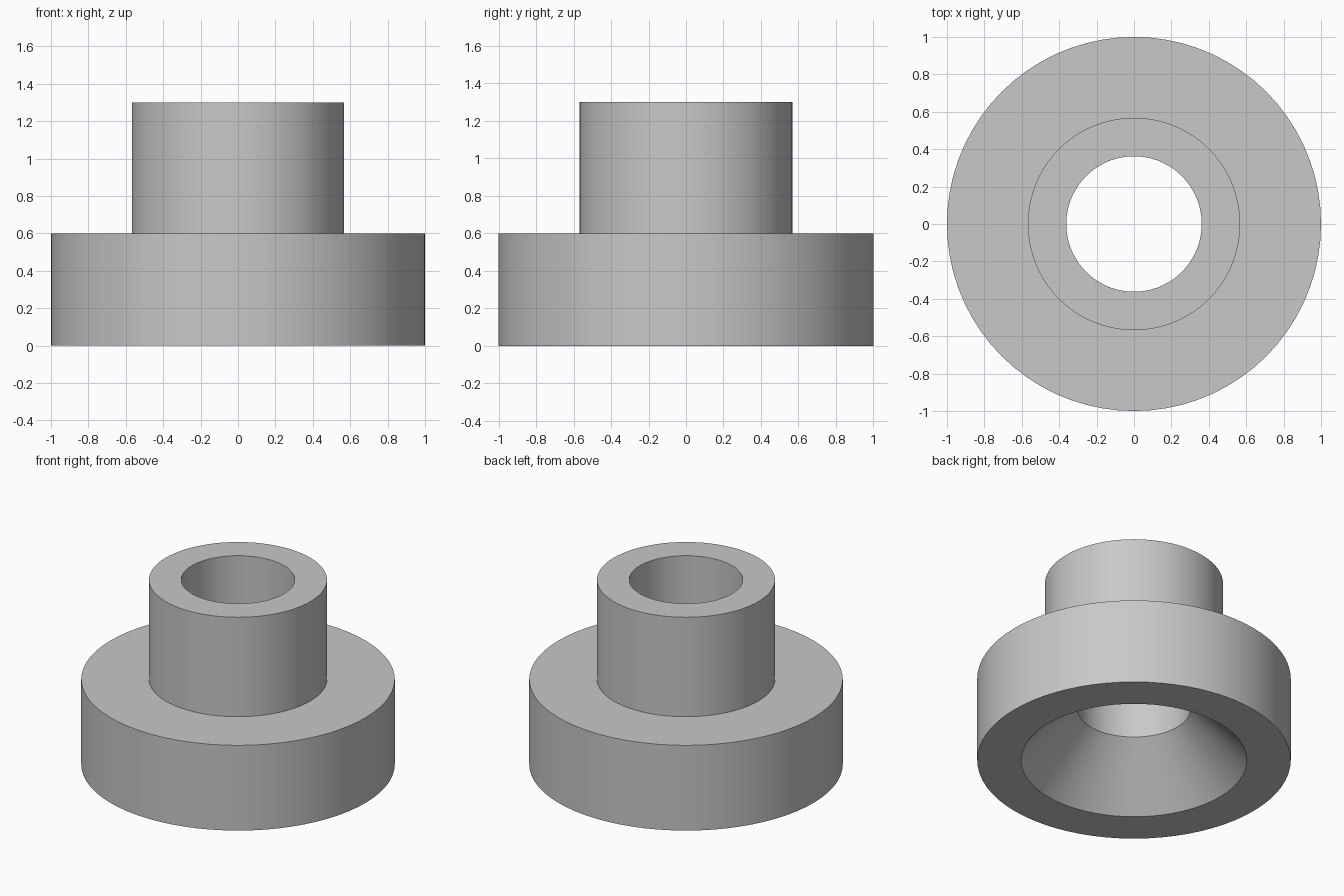
import bpy
import bmesh
import math

cube = bpy.data.objects.get("Cube")
if cube:
    bpy.data.objects.remove(cube, do_unlink=True)

SEGMENTS = 72

# Material
grey = bpy.data.materials.new("plain grey")
grey.use_nodes = True
colour = (0.58, 0.58, 0.58, 1.0)
grey.diffuse_color = colour
grey.node_tree.nodes["Principled BSDF"].inputs["Base Color"].default_value = colour


def lathe(name, profile):
    """Spin a closed (radius, height) profile around z."""
    bm = bmesh.new()
    verts = [bm.verts.new((r, 0, z)) for r, z in profile]
    edges = [bm.edges.new((a, b)) for a, b in zip(verts, verts[1:] + verts[:1])]
    bmesh.ops.spin(bm, geom=verts + edges, cent=(0, 0, 0), axis=(0, 0, 1),
                   angle=math.tau, steps=SEGMENTS, use_duplicate=False)
    bmesh.ops.remove_doubles(bm, verts=bm.verts, dist=0.0001)
    bmesh.ops.recalc_face_normals(bm, faces=bm.faces)
    mesh = bpy.data.meshes.new(name)
    bm.to_mesh(mesh)
    bm.free()
    mesh.materials.append(grey)
    obj = bpy.data.objects.new(name, mesh)
    bpy.context.collection.objects.link(obj)
    bpy.ops.object.select_all(action="DESELECT")
    obj.select_set(True)
    bpy.context.view_layer.objects.active = obj
    bpy.ops.object.shade_smooth_by_angle(angle=math.radians(30))
    return obj


# Wide flange and narrow collar, with a through bore and a countersunk underside
lathe("flanged_bushing", [
    (0.72, 0.0), (1.0, 0.0), (1.0, 0.6), (0.568, 0.6),
    (0.568, 1.3), (0.362, 1.3), (0.362, 0.38),
])
